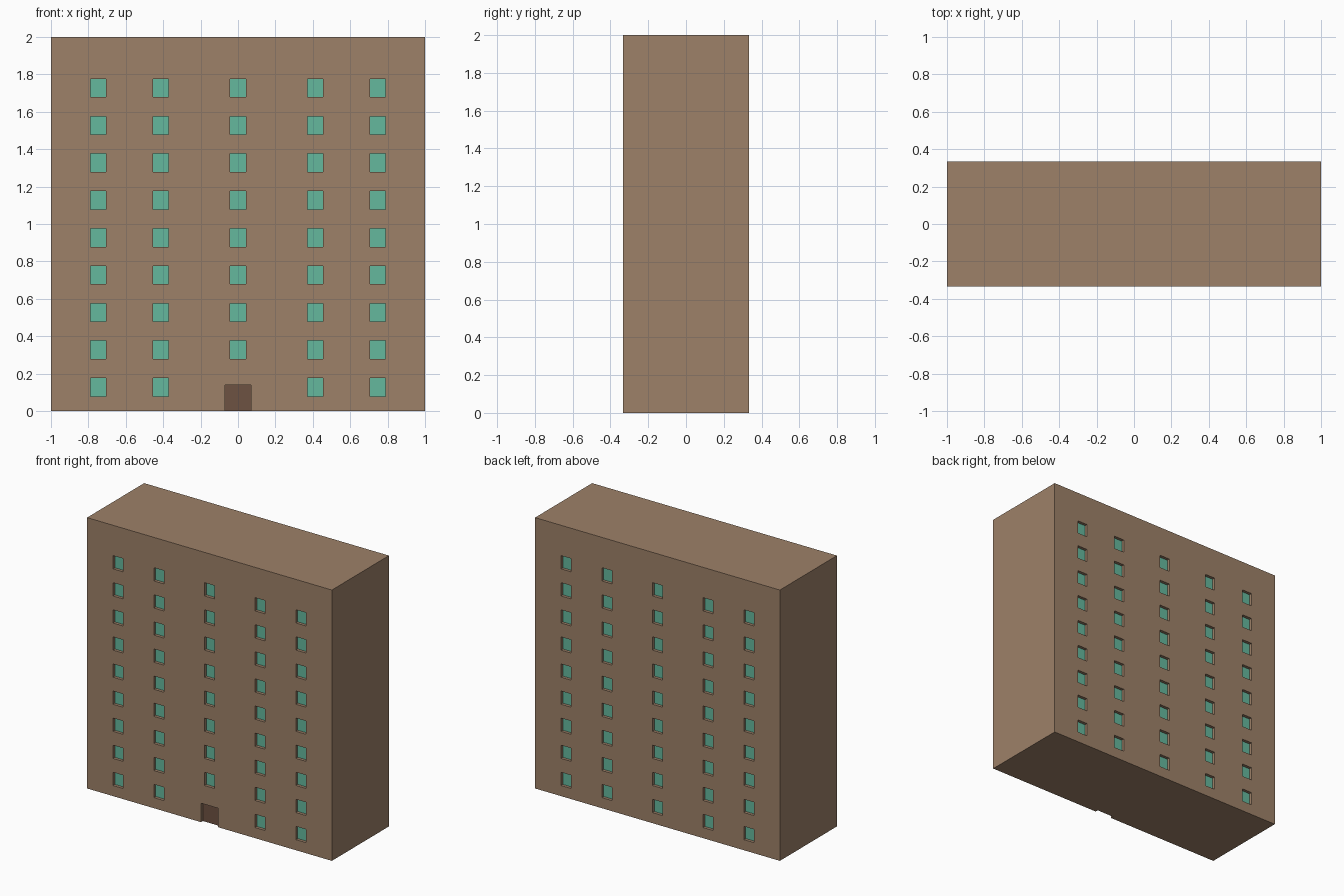
import bpy, bmesh
from mathutils import Matrix, Vector

if "Cube" in bpy.data.objects:
    bpy.data.objects.remove(bpy.data.objects["Cube"])

W, D, H = 1.0, 0.333, 2.0          # half width, half depth, height
RECESS = 0.022
COLUMNS = (-0.747, -0.413, 0, 0.413, 0.747)
WIN_W, WIN_H = 0.083, 0.098
DOOR_W, DOOR_H = 0.14, 0.14


def material(name, rgb):
    m = bpy.data.materials.new(name)
    m.diffuse_color = (*rgb, 1)
    m.use_nodes = True
    m.node_tree.nodes["Principled BSDF"].inputs["Base Color"].default_value = m.diffuse_color
    return m


def make_object(name, bm, mat):
    mesh = bpy.data.meshes.new(name)
    bm.to_mesh(mesh)
    bm.free()
    mesh.materials.append(mat)
    ob = bpy.data.objects.new(name, mesh)
    bpy.context.collection.objects.link(ob)
    return ob


def add_box(bm, center, size):
    bmesh.ops.create_cube(bm, size=1, matrix=Matrix.Translation(center) @ Matrix.Diagonal((*size, 1)))


def panes(name, rects, side, mat):
    """Flat panels at the back of each recess; side is -1 front, +1 back."""
    bm = bmesh.new()
    y = side * (D - RECESS)
    for x, z, w, h in rects:
        pts = [(-1, -1), (1, -1), (1, 1), (-1, 1)]
        if side > 0:
            pts.reverse()
        bm.faces.new([bm.verts.new((x + i * w / 2, y, z + j * h / 2)) for i, j in pts])
    return make_object(name, bm, mat)


brown = material("wall_brown", (0.34, 0.22, 0.14))
green = material("window_green", (0.13, 0.48, 0.34))
dark = material("door_brown", (0.155, 0.085, 0.055))

# Opening layout: nine floors, with the door replacing one ground-floor window
back = [(x, 0.127 + 0.2 * f, WIN_W, WIN_H) for f in range(9) for x in COLUMNS]
front = [r for r in back if r[0] != 0 or r[1] > 0.2]
door = [(0, DOOR_H / 2, DOOR_W, DOOR_H)]

# Building block
bm = bmesh.new()
add_box(bm, (0, 0, H / 2), (2 * W, 2 * D, H))
walls = make_object("walls", bm, brown)

# Cutter for all recesses
bm = bmesh.new()
for rects, side in ((front, -1), (back, 1)):
    for x, z, w, h in rects:
        add_box(bm, (x, side * D, z), (w, 2 * RECESS, h))
add_box(bm, (0, -D, DOOR_H / 2 - 0.05), (DOOR_W, 2 * RECESS, DOOR_H + 0.1))
cutter = make_object("opening_cutter", bm, brown)
cutter.hide_render = True

mod = walls.modifiers.new("openings", "BOOLEAN")
mod.operation = "DIFFERENCE"
mod.solver = "EXACT"
mod.object = cutter
bpy.context.view_layer.objects.active = walls
bpy.ops.object.modifier_apply(modifier=mod.name)
bpy.data.objects.remove(cutter)

# Drop the recess ends, which the panes and door replace
bm = bmesh.new()
bm.from_mesh(walls.data)
ends = [f for f in bm.faces if abs(f.normal.y) > 0.9
        and abs(abs(f.calc_center_median().y) - (D - RECESS)) < 0.005]
bmesh.ops.delete(bm, geom=ends, context="FACES")
bm.to_mesh(walls.data)
bm.free()

# Windows and door
panes("front_windows", front, -1, green)
panes("back_windows", back, 1, green)
panes("front_door", door, -1, dark)
